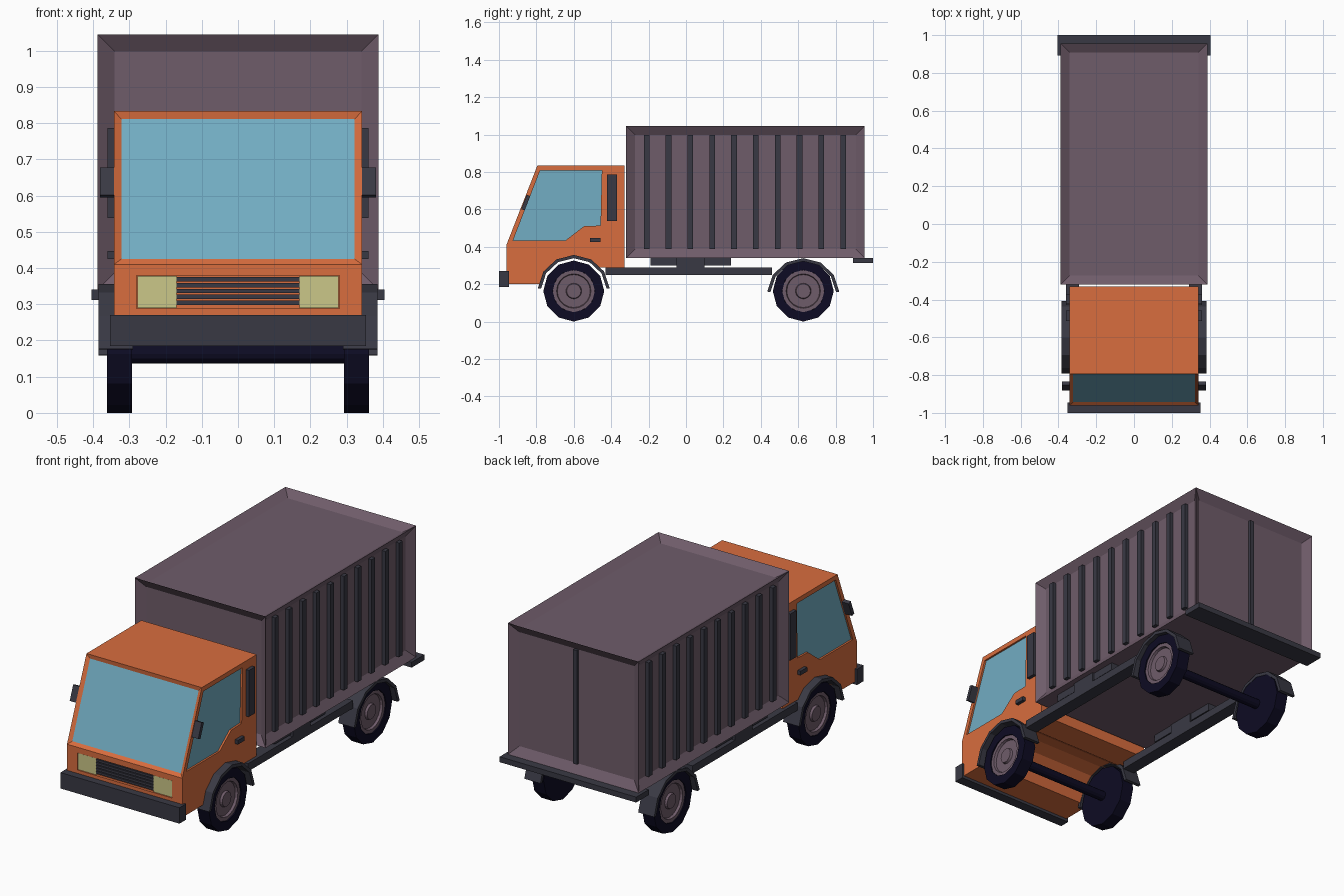
import bpy, bmesh, math
from mathutils import Matrix, Vector

if "Cube" in bpy.data.objects:
    bpy.data.objects.remove(bpy.data.objects["Cube"])


def material(name, rgb):
    m = bpy.data.materials.new(name)
    lin = [(c / 255 / 12.92) if c < 10 else ((c / 255 + 0.055) / 1.055) ** 2.4 for c in rgb]
    m.diffuse_color = (*lin, 1)
    m.use_nodes = True
    m.node_tree.nodes["Principled BSDF"].inputs["Base Color"].default_value = m.diffuse_color
    return m


ORANGE = material("orange paint", (216, 109, 62))
GLASS = material("blue glass", (114, 173, 195))
PURPLE = material("dusty purple", (111, 92, 106))
DARK = material("dark grey", (57, 57, 68))
TYRE = material("tyre navy", (13, 11, 35))
LAMP = material("lamp yellow", (203, 199, 136))


def finish(bm, name, *mats):
    bmesh.ops.recalc_face_normals(bm, faces=bm.faces)
    me = bpy.data.meshes.new(name)
    bm.to_mesh(me)
    bm.free()
    ob = bpy.data.objects.new(name, me)
    bpy.context.collection.objects.link(ob)
    for m in mats:
        me.materials.append(m)
    return ob


def box(name, x, y, z, mat, tilt=0):
    """Box from (min, max) pairs, optionally tilted about x."""
    bm = bmesh.new()
    size = Matrix.Diagonal((x[1] - x[0], y[1] - y[0], z[1] - z[0], 1))
    mid = Matrix.Translation((sum(x) / 2, sum(y) / 2, sum(z) / 2))
    bmesh.ops.create_cube(bm, size=1, matrix=mid @ Matrix.Rotation(tilt, 4, 'X') @ size)
    return finish(bm, name, mat)


def side_x(s, a, b):
    return tuple(sorted((s * a, s * b)))


def add_prism(bm, pts, x0, x1):
    """Extrude a (y, z) profile along x."""
    f = bm.faces.new([bm.verts.new((x0, y, z)) for y, z in pts])
    r = bmesh.ops.extrude_face_region(bm, geom=[f])
    verts = [v for v in r["geom"] if isinstance(v, bmesh.types.BMVert)]
    bmesh.ops.translate(bm, verts=verts, vec=(x1 - x0, 0, 0))


def lathe(name, prof, segs, s, y, z, mat):
    """Spin an (x, radius) profile about a wheel axis."""
    bm = bmesh.new()
    vs = [bm.verts.new((s * x, y, z + r)) for x, r in prof]
    edges = [bm.edges.new(p) for p in zip(vs, vs[1:])]
    bmesh.ops.spin(bm, geom=vs + edges, cent=(0, y, z), axis=(1, 0, 0),
                   angle=math.tau, steps=segs)
    bmesh.ops.remove_doubles(bm, verts=bm.verts, dist=1e-4)
    return finish(bm, name, mat)


def arc(y, z, r, a0, a1, n):
    return [(y + r * math.cos(math.radians(a0 + (a1 - a0) * i / n)),
             z + r * math.sin(math.radians(a0 + (a1 - a0) * i / n))) for i in range(n + 1)]


FRONT_Y, REAR_Y, WHEEL_Z = -0.6, 0.627, 0.163

# Cab shell with a wheel arch, plus inset windscreen
arch = arc(FRONT_Y, WHEEL_Z, 0.178, 168, 45, 5)
profile = [(-0.33, 0.29), (-0.33, 0.833), (-0.795, 0.833), (-0.96, 0.41), (-0.96, 0.2)]
bm = bmesh.new()
add_prism(bm, profile + arch, -0.342, 0.342)
bmesh.ops.recalc_face_normals(bm, faces=bm.faces)
screen = [f for f in bm.faces if f.normal.y < -0.8 and f.normal.z > 0.2
          and f.calc_center_median().z > 0.5]
bmesh.ops.inset_individual(bm, faces=screen, thickness=0.02, depth=-0.01, use_even_offset=True)
for f in screen:
    f.material_index = 1
cab = finish(bm, "cab", ORANGE, GLASS)

# Cutter: side window recesses (glass floor) and the grille recess
window = [(-0.925, 0.433), (-0.78, 0.808), (-0.45, 0.808), (-0.457, 0.513),
          (-0.545, 0.51), (-0.645, 0.433)]
bm = bmesh.new()
for s in (-1, 1):
    add_prism(bm, window, s * 0.332, s * 0.4)
add_prism(bm, [(-1.0, 0.288), (-0.946, 0.288), (-0.946, 0.38), (-1.0, 0.38)], -0.28, 0.28)
bmesh.ops.recalc_face_normals(bm, faces=bm.faces)
for f in bm.faces:
    if abs(f.normal.x) > 0.9 and f.calc_center_median().z > 0.5:
        f.material_index = 1
cutter = finish(bm, "window_cutter", ORANGE, GLASS)
cutter.hide_render = True
mod = cab.modifiers.new("recesses", 'BOOLEAN')
mod.operation, mod.solver, mod.object = 'DIFFERENCE', 'EXACT', cutter
bpy.context.view_layer.objects.active = cab
bpy.ops.object.modifier_apply(modifier=mod.name)
bpy.data.objects.remove(cutter)

# Grille slats and front bumper
for i in range(5):
    z = 0.304 + i * 0.0162
    box("grille_slat", (-0.17, 0.17), (-0.959, -0.944), (z - 0.006, z + 0.006), DARK)
box("front_bumper", (-0.353, 0.353), (-1.0, -0.945), (0.185, 0.27), DARK)

# Cargo container with recessed panels on every side but the floor
bm = bmesh.new()
bmesh.ops.create_cube(bm, size=1, matrix=Matrix.Translation((0, 0.3175, 0.6925))
                      @ Matrix.Diagonal((0.776, 1.275, 0.705, 1)))
bm.normal_update()
bmesh.ops.inset_individual(bm, faces=[f for f in bm.faces if f.normal.z > -0.5],
                           thickness=0.047, depth=-0.03, use_even_offset=True)
finish(bm, "cargo_container", PURPLE)
box("rear_door_bar", (-0.011, 0.011), (0.92, 0.94), (0.387, 0.998), DARK)
box("rear_bumper", (-0.405, 0.405), (0.893, 1.0), (0.312, 0.341), DARK)

# Axles
for y in (FRONT_Y, REAR_Y):
    bm = bmesh.new()
    bmesh.ops.create_cone(bm, cap_ends=True, segments=12, radius1=0.026, radius2=0.026, depth=0.6,
                          matrix=Matrix.Translation((0, y, WHEEL_Z)) @ Matrix.Rotation(math.pi / 2, 4, 'Y'))
    finish(bm, "axle", TYRE)

# Everything that repeats left and right
for s in (-1, 1):
    box("headlight", side_x(s, 0.17, 0.278), (-0.957, -0.944), (0.29, 0.378), LAMP)
    box("side_vent", side_x(s, 0.335, 0.36), (-0.422, -0.37), (0.538, 0.787), DARK)
    box("door_handle", side_x(s, 0.335, 0.36), (-0.513, -0.457), (0.425, 0.447), DARK)
    box("mirror", side_x(s, 0.338, 0.381), (-0.867, -0.847), (0.595, 0.677), DARK,
        tilt=-math.atan2(0.165, 0.423))
    for i in range(10):
        y = -0.21 + i * 0.1167
        box("container_rib", side_x(s, 0.35, 0.378), (y - 0.015, y + 0.015), (0.387, 0.998), DARK)
    box("chassis_rail", side_x(s, 0.29, 0.36), (-0.43, 0.46), (0.248, 0.29), DARK)
    box("container_mount", side_x(s, 0.295, 0.35), (-0.19, 0.24), (0.3, 0.341), DARK)
    box("mount_block", side_x(s, 0.29, 0.36), (-0.05, 0.1), (0.288, 0.341), DARK)
    for y, dz in ((FRONT_Y, 0.0), (REAR_Y, -0.017)):
        lathe("tyre", [(0.292, 0), (0.292, 0.163), (0.361, 0.163), (0.361, 0.113),
                       (0.335, 0.113), (0.335, 0)], 12, s, y, WHEEL_Z, TYRE)
        lathe("rim", [(0.33, 0.112), (0.355, 0.112), (0.355, 0.092), (0.342, 0.088),
                      (0.342, 0.042), (0.354, 0.038), (0.354, 0)], 20, s, y, WHEEL_Z, PURPLE)
        # Faceted mudguard over the wheel
        bm = bmesh.new()
        guard = arc(y, WHEEL_Z + dz, 0.193, 4, 176, 6) + arc(y, WHEEL_Z + dz, 0.176, 176, 4, 6)
        add_prism(bm, guard, s * 0.29, s * 0.385)
        finish(bm, "mudguard", DARK)
